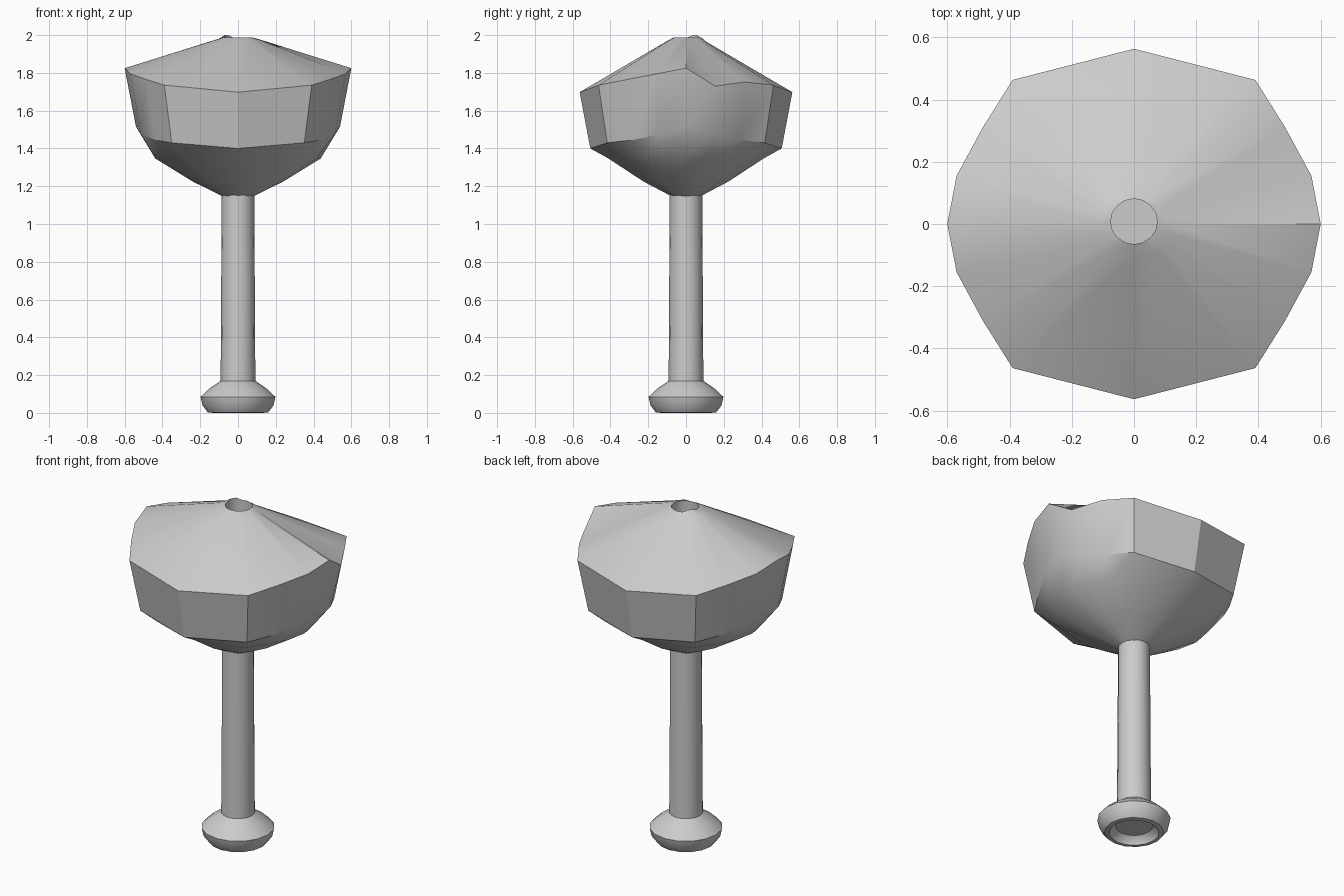
import bpy, bmesh, math

if "Cube" in bpy.data.objects:
    bpy.data.objects.remove(bpy.data.objects["Cube"])


def finish(name, bm, angle):
    bmesh.ops.recalc_face_normals(bm, faces=bm.faces)
    me = bpy.data.meshes.new(name)
    bm.to_mesh(me)
    bm.free()
    ob = bpy.data.objects.new(name, me)
    bpy.context.collection.objects.link(ob)
    bpy.ops.object.select_all(action='DESELECT')
    ob.select_set(True)
    bpy.context.view_layer.objects.active = ob
    bpy.ops.object.shade_smooth_by_angle(angle=math.radians(angle))
    return ob


def loft(name, rings, angle, cap_first=False, cap_last=False):
    """Skin a list of equally long point rings."""
    bm = bmesh.new()
    vs = [[bm.verts.new(p) for p in r] for r in rings]
    n = len(vs[0])
    for a, b in zip(vs, vs[1:]):
        for i in range(n):
            j = (i + 1) % n
            bm.faces.new((a[i], a[j], b[j], b[i]))
    if cap_first:
        bm.faces.new(vs[0])
    if cap_last:
        bm.faces.new(vs[-1])
    return finish(name, bm, angle)


def circle(r, z, n=16):
    return [(r * math.cos(math.tau * i / n), r * math.sin(math.tau * i / n), z)
            for i in range(n)]


# Head outline: one quarter (x, y, rim height, belly height), then mirrored
quarter = [(0.60, 0.0, 1.825, 1.515), (0.57, 0.155, 1.795, 1.475),
           (0.485, 0.312, 1.765, 1.445), (0.39, 0.463, 1.735, 1.43),
           (0.0, 0.563, 1.698, 1.40)]
half = quarter + [(-x, y, a, b) for x, y, a, b in quarter[-2::-1]]
outline = half + [(x, -y, a, b) for x, y, a, b in half[-2:0:-1]]


def scaled(s, z):
    return [(x * s, y * s, z) for x, y, _, _ in outline]


rim = [(x, y, a) for x, y, a, _ in outline]
rim[1] = (0.57, 0.155, 1.73)      # notch in the rim on the right side
rim[2] = (0.485, 0.312, 1.752)
belly = [(x * 0.9, y * 0.9, b) for x, y, _, b in outline]
shoulder = [(x * 0.19, y * 0.19, 1.965 + 0.012 * abs(x) / 0.6)
            for x, y, _, _ in outline]

# Octagonal hole in the top, slightly uneven lip
lip = [(0.075 * math.cos(math.tau * i / 16), 0.008 + 0.073 * math.sin(math.tau * i / 16),
        1.988 + (0.012 if i in (6, 7) else 0)) for i in range(16)]
well = [(x, y, 1.88) for x, y, _ in lip]

loft("head", [scaled(0.14, 1.148), scaled(0.4, 1.225), scaled(0.73, 1.347),
              belly, rim, shoulder, lip, well], 30, cap_last=True)

# Handle with flared foot and a recess underneath
profile = [(0.10, 0.04), (0.13, 0.015), (0.135, 0.0), (0.16, 0.003), (0.188, 0.04),
           (0.198, 0.085), (0.15, 0.13), (0.092, 0.17), (0.086, 1.17)]
loft("handle", [circle(r, z) for r, z in profile], 40, cap_first=True, cap_last=True)
